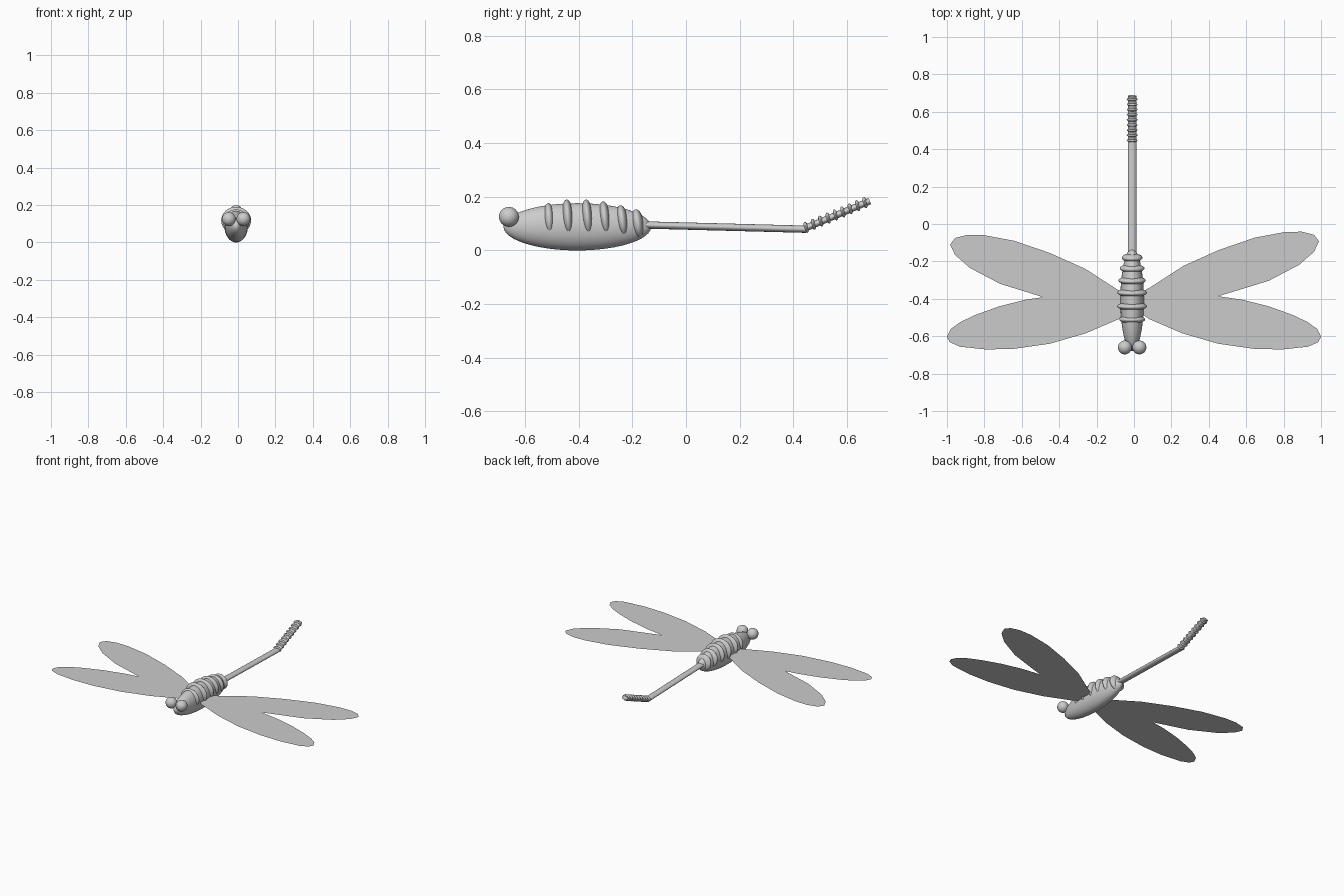
import bpy, bmesh
from math import radians, atan2
from mathutils import Vector, Matrix

if "Cube" in bpy.data.objects:
    bpy.data.objects.remove(bpy.data.objects["Cube"])

CX = -0.01      # body centre line
WING_Z = 0.086


def ellipsoid(name, loc, size, tilt=0.0, seg=32, rings=16):
    bm = bmesh.new()
    bmesh.ops.create_uvsphere(bm, u_segments=seg, v_segments=rings, radius=1)
    m = (Matrix.Translation(loc) @ Matrix.Rotation(tilt, 4, 'X')
         @ Matrix.Diagonal((*size, 1)))
    bmesh.ops.transform(bm, matrix=m, verts=bm.verts)
    return finish(name, bm)


def rod(name, a, b, rx, rz):
    a, b = Vector(a), Vector(b)
    d = b - a
    bm = bmesh.new()
    bmesh.ops.create_cone(bm, cap_ends=True, segments=24, radius1=1, radius2=1, depth=1)
    # local z runs along the rod, local y becomes its thin height
    m = (Matrix.Translation((a + b) / 2)
         @ Matrix.Rotation(atan2(d.z, d.y) - radians(90), 4, 'X')
         @ Matrix.Diagonal((rx, rz, d.length, 1)))
    bmesh.ops.transform(bm, matrix=m, verts=bm.verts)
    return finish(name, bm)


def finish(name, bm, smooth=True):
    me = bpy.data.meshes.new(name)
    bm.to_mesh(me)
    bm.free()
    ob = bpy.data.objects.new(name, me)
    bpy.context.collection.objects.link(ob)
    if smooth:
        bpy.context.view_layer.objects.active = ob
        ob.select_set(True)
        bpy.ops.object.shade_smooth_by_angle(angle=radians(40))
        ob.select_set(False)
    return ob


def wing(name, pts):
    bm = bmesh.new()
    f = bm.faces.new([bm.verts.new((x, y, WING_Z)) for x, y in pts])
    f.normal_update()
    if f.normal.z < 0:
        f.normal_flip()
    bmesh.ops.triangulate(bm, faces=bm.faces[:])
    return finish(name, bm, smooth=False)


# Body and eyes
ellipsoid("body", (CX, -0.405, 0.088), (0.063, 0.275, 0.088), seg=48, rings=24)
for side, sx in (("left", -1), ("right", 1)):
    ellipsoid(side + "_eye", (CX + sx * 0.039, -0.66, 0.125), (0.037,) * 3)

# Back bands: y, half width, top height
bands = [(-0.51, 0.069, 0.176), (-0.44, 0.08, 0.19), (-0.367, 0.08, 0.19),
         (-0.302, 0.073, 0.183), (-0.237, 0.066, 0.169), (-0.18, 0.055, 0.154)]
for i, (y, w, top) in enumerate(bands):
    h = (top - 0.045) / 2
    ellipsoid(f"back_band_{i + 1}", (CX, y, top - h), (w, 0.023, h), tilt=radians(3 + i))

# Tail: straight shaft, then an upturned ringed tip
bend, tip = Vector((CX, 0.44, 0.081)), Vector((CX, 0.685, 0.184))
rod("tail_shaft", (CX, -0.16, 0.095), (CX, 0.448, 0.079), 0.0225, 0.0135)
rod("tail_tip", bend, tip, 0.0225, 0.0125)
for i in range(9):
    p = bend.lerp(tip, 0.03 + i * 0.112)
    ellipsoid(f"tail_ring_{i + 1}", p + Vector((0, 0, 0.002)), (0.029, 0.0085, 0.021),
              tilt=radians(14), seg=24, rings=12)

# Wings: paper-thin, front and rear pair meeting at a notch
front = [(0.01, -0.46), (0.085, -0.51), (0.26, -0.585), (0.45, -0.64), (0.64, -0.667),
         (0.79, -0.671), (0.93, -0.656), (0.985, -0.632), (1.0, -0.603), (0.98, -0.562),
         (0.93, -0.525), (0.85, -0.487), (0.72, -0.44), (0.58, -0.405)]
rear = [(0.58, -0.362), (0.716, -0.32), (0.877, -0.235), (0.957, -0.165), (0.983, -0.11),
        (0.957, -0.075), (0.89, -0.058), (0.80, -0.06), (0.64, -0.09), (0.45, -0.155),
        (0.26, -0.24), (0.085, -0.353), (0.01, -0.395)]
for side, sx, notch, dx, dy in (("left", -1, (-0.487, -0.391), 0, 0),
                                ("right", 1, (0.45, -0.386), 0.006, 0.017)):
    root = (CX, -0.42)
    wing(side + "_front_wing", [root] + [(sx * x, y) for x, y in front] + [notch])
    wing(side + "_rear_wing", [root, notch] + [(sx * x + dx, y + dy) for x, y in rear])
